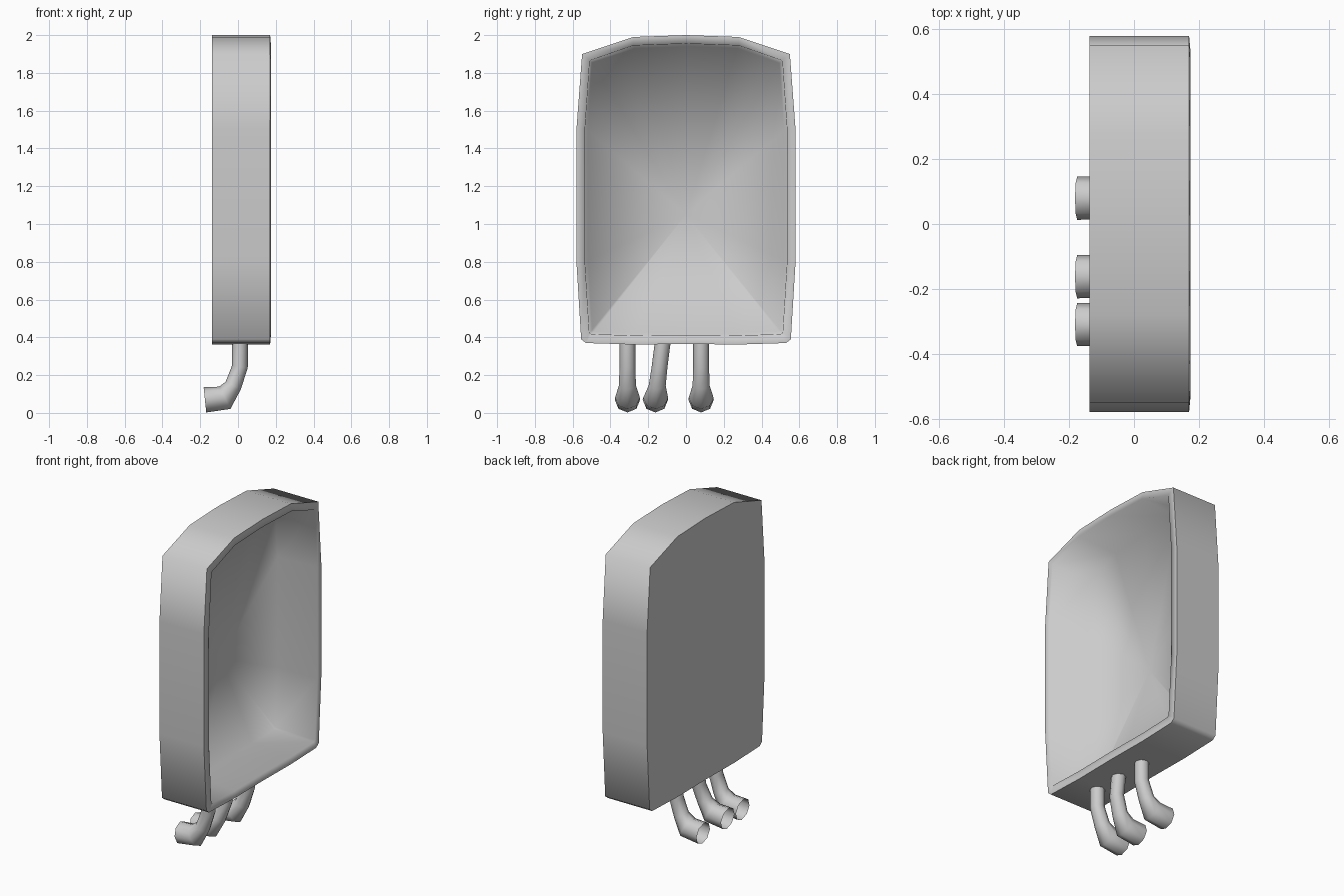
import bpy, bmesh, math
from mathutils import Vector

cube = bpy.data.objects.get("Cube")
if cube:
    bpy.data.objects.remove(cube)

# One light grey for everything
grey = bpy.data.materials.new("light_grey")
grey.use_nodes = True
grey.diffuse_color = (0.6, 0.6, 0.6, 1)
bsdf = grey.node_tree.nodes["Principled BSDF"]
bsdf.inputs["Base Color"].default_value = (0.6, 0.6, 0.6, 1)
bsdf.inputs["Roughness"].default_value = 0.6


def finish(bm, name):
    for f in bm.faces:
        f.smooth = True
    mesh = bpy.data.meshes.new(name)
    bm.to_mesh(mesh)
    bm.free()
    mesh.materials.append(grey)
    ob = bpy.data.objects.new(name, mesh)
    bpy.context.collection.objects.link(ob)
    return ob


def mirrored(half):
    """Close a half outline (y, z), running from top centre to bottom centre."""
    return half + [(-y, z) for y, z in reversed(half[1:-1])]


def bridge(bm, a, b):
    n = len(a)
    return [bm.faces.new((a[i], a[(i + 1) % n], b[(i + 1) % n], b[i])) for i in range(n)]


# Tray: flat back, outer wall, rim, inner wall and shallow dished floor
outer = mirrored([(0, 2.0), (0.28, 1.99), (0.55, 1.90), (0.58, 1.5),
                  (0.58, 0.8), (0.555, 0.39), (0.53, 0.37), (0.28, 0.362), (0, 0.365)])
inner = mirrored([(0, 1.955), (0.28, 1.945), (0.51, 1.865), (0.535, 1.5),
                  (0.535, 0.8), (0.512, 0.425), (0.50, 0.417), (0.28, 0.41), (0, 0.413)])
floor = [(y * 0.97, 1.18 + (z - 1.18) * 0.98) for y, z in inner]

bm = bmesh.new()
rings = [[bm.verts.new((x, y, z)) for y, z in outline]
         for x, outline in ((-0.137, outer), (0.17, outer), (0.174, inner), (-0.09, floor))]
back = bm.faces.new(rings[0])
for a, b in zip(rings, rings[1:]):
    bridge(bm, a, b)
centre = bm.verts.new((-0.115, 0, 1.05))
for i, v in enumerate(rings[3]):
    bm.faces.new((v, rings[3][(i + 1) % len(rings[3])], centre))
bmesh.ops.recalc_face_normals(bm, faces=bm.faces)
# Crisp edges around the back and the outer lip
for ring in rings[:2]:
    for i, v in enumerate(ring):
        bm.edges.get((v, ring[(i + 1) % len(ring)])).smooth = False
finish(bm, "tray")

# Bent tubes under the tray, each ending in an open flared nozzle
PATH = [(0.01, 0.40), (0.01, 0.245), (-0.025, 0.145), (-0.07, 0.08), (-0.175, 0.069)]
RADII = [0.042, 0.042, 0.045, 0.066, 0.067]
SIDES = 8


def tube(name, y0, sway):
    bm = bmesh.new()
    pts = [Vector((x, y0 + sway * (0.4 - z) / 0.33, z)) for x, z in PATH]
    rings = []
    for i, (p, r) in enumerate(zip(pts, RADII)):
        t = (pts[min(i + 1, len(pts) - 1)] - pts[max(i - 1, 0)]).normalized()
        side = Vector((0, 1, 0))
        up = t.cross(side).normalized()
        angles = [2 * math.pi * k / SIDES for k in range(SIDES)]
        rings.append([bm.verts.new(p + r * (math.cos(a) * side + math.sin(a) * up))
                      for a in angles])
    for a, b in zip(rings, rings[1:]):
        bridge(bm, a, b)
    bmesh.ops.recalc_face_normals(bm, faces=bm.faces)
    finish(bm, name)


tube("tube_right", -0.31, 0)
tube("tube_middle", -0.12, -0.042)
tube("tube_left", 0.08, 0)
